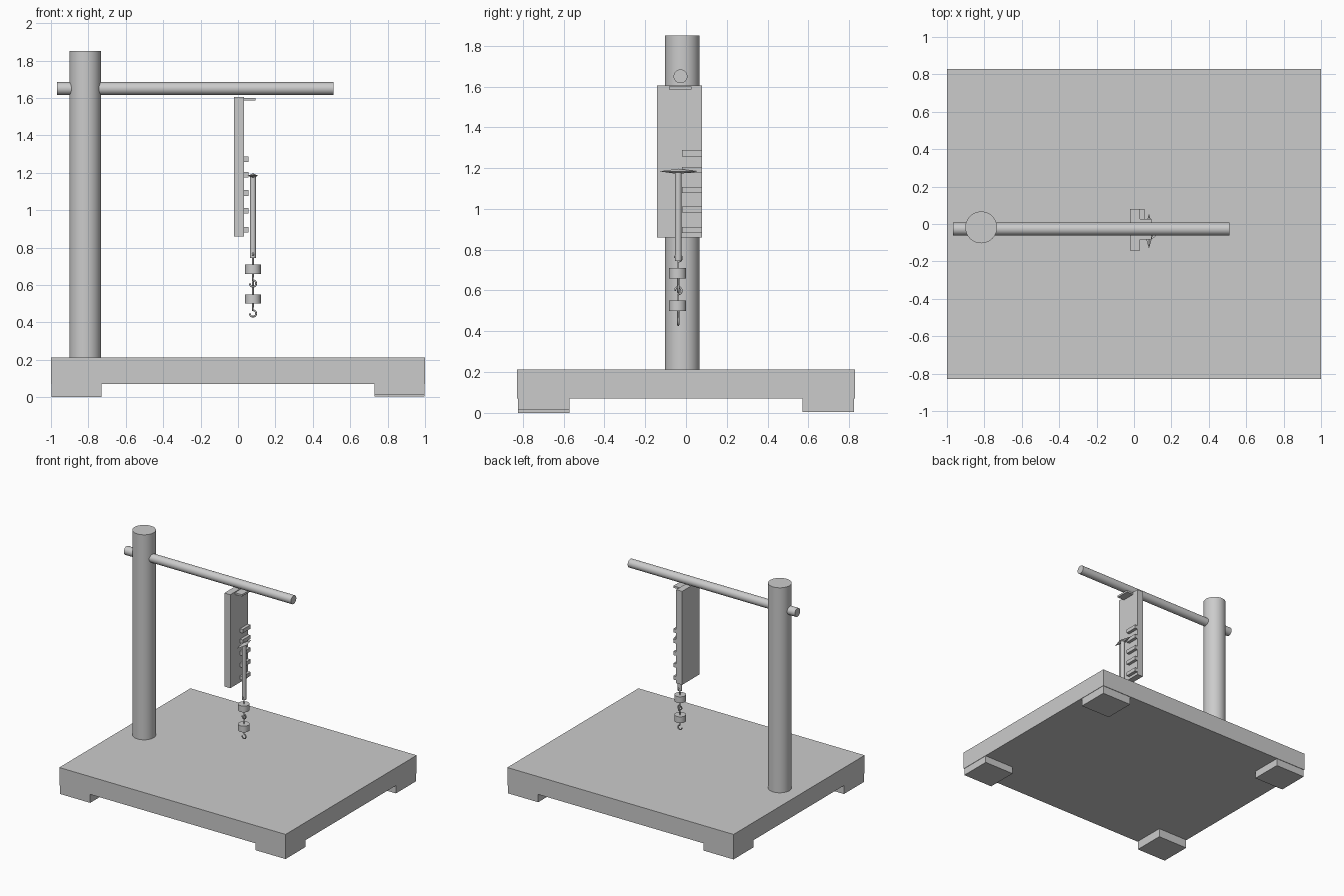
import bpy, bmesh, math
from mathutils import Vector

if "Cube" in bpy.data.objects:
    bpy.data.objects.remove(bpy.data.objects["Cube"])


def box(name, lo, hi):
    bm = bmesh.new()
    bmesh.ops.create_cube(bm, size=1)
    lo, hi = Vector(lo), Vector(hi)
    for v in bm.verts:
        v.co = (lo + hi) / 2 + v.co * (hi - lo)
    return finish(name, bm)


def finish(name, bm):
    mesh = bpy.data.meshes.new(name)
    bm.to_mesh(mesh)
    bm.free()
    ob = bpy.data.objects.new(name, mesh)
    bpy.context.collection.objects.link(ob)
    return ob


def cylinder(name, loc, radius, depth, rot=(0, 0, 0), sides=48):
    bpy.ops.mesh.primitive_cylinder_add(vertices=sides, radius=radius, depth=depth,
                                        location=loc, rotation=rot)
    ob = bpy.context.object
    ob.name = name
    bpy.ops.object.shade_smooth_by_angle()
    return ob


def wire(name, points, radius):
    cu = bpy.data.curves.new(name, 'CURVE')
    cu.dimensions = '3D'
    cu.bevel_depth = radius
    cu.bevel_resolution = 2
    cu.use_fill_caps = True
    sp = cu.splines.new('POLY')
    sp.points.add(len(points) - 1)
    for p, co in zip(sp.points, points):
        p.co = (*co, 1)
    ob = bpy.data.objects.new(name, cu)
    bpy.context.collection.objects.link(ob)
    return ob


# Base slab and four slightly uneven feet
box("base", (-1, -0.828, 0.07), (1, 0.828, 0.212))
for name, sx, sy, bottom in (("front_left", -1, -1, 0.0), ("back_left", -1, 1, 0.01),
                             ("front_right", 1, -1, 0.013), ("back_right", 1, 1, 0.005)):
    xs = sorted((sx * 0.73, sx * 0.997))
    ys = sorted((sy * 0.57, sy * 0.824))
    box("foot_" + name, (xs[0], ys[0], bottom), (xs[1], ys[1], 0.071))

# Upright post and horizontal arm
cylinder("post", (-0.817, -0.018, 1.03), 0.085, 1.64)
cylinder("arm", (-0.228, -0.027, 1.65), 0.034, 1.477, (0, math.pi / 2, 0), 32)

# Scale board with top tab and marks
box("scale_board", (-0.021, -0.142, 0.859), (0.031, 0.079, 1.606))
box("board_tab", (0.03, -0.083, 1.585), (0.093, 0.027, 1.6))
for i, z in enumerate((1.273, 1.19, 1.092, 0.997, 0.896)):
    box(f"scale_mark_{i + 1}", (0.03, -0.02, z - 0.015), (0.056, 0.079, z + 0.015))

# Hanging spring body and diamond pointer
cx, cy = 0.08, -0.038
cylinder("spring_body", (cx, cy, 0.962), 0.0165, 0.435, sides=24)
bm = bmesh.new()
rim = [bm.verts.new((cx + x, cy + y, 1.184))
       for x, y in ((0.027, 0), (0, 0.093), (-0.027, 0), (0, -0.093))]
for dz in (0.013, -0.013):
    apex = bm.verts.new((cx, cy, 1.184 + dz))
    for i in range(4):
        bm.faces.new((rim[i], rim[(i + 1) % 4], apex))
bmesh.ops.recalc_face_normals(bm, faces=bm.faces)
finish("pointer", bm)

# Two weights, each with an upper hook across y and a lower hook across x
R = 0.017
arc = [math.radians(90 - a) for a in range(0, 271, 18)]
for i, z in enumerate((0.685, 0.525)):
    cylinder(f"weight_{i + 1}", (cx, cy - 0.003, z), 0.042, 0.05, sides=32)
    low = [(R * math.cos(a), z - 0.077 + R * math.sin(a)) for a in arc]
    wire(f"lower_hook_{i + 1}", [(cx, cy, z - 0.02)] + [(cx + u, cy, w) for u, w in low], 0.005)
    up = [(R * math.cos(a), z + 0.074 - R * math.sin(a)) for a in arc]
    wire(f"upper_hook_{i + 1}", [(cx, cy, z + 0.02)] + [(cx, cy + u, w) for u, w in up], 0.005)
